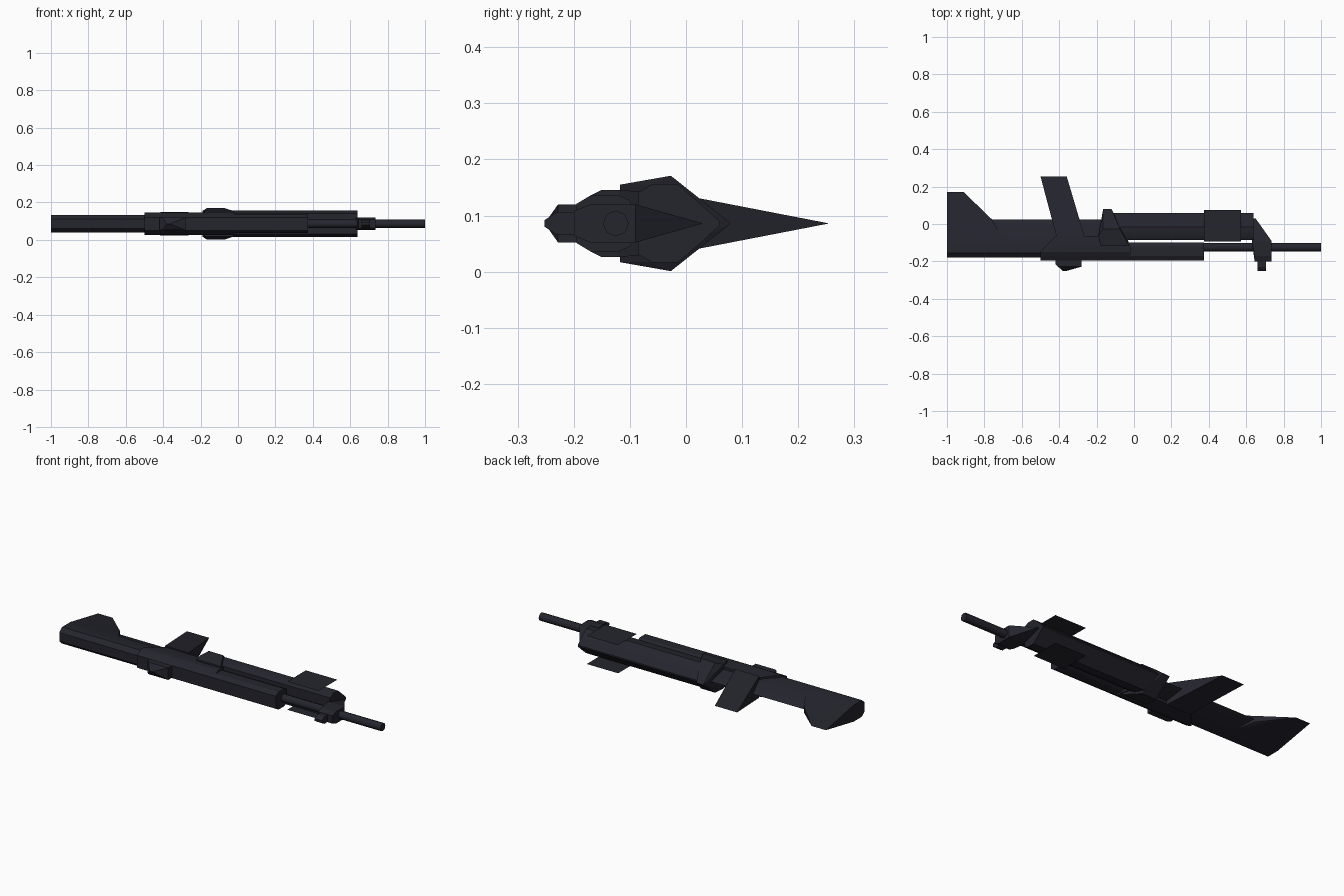
import bpy, bmesh, math

if "Cube" in bpy.data.objects:
    bpy.data.objects.remove(bpy.data.objects["Cube"])

ZC = 0.086  # mid plane the whole object is mirrored about

mat = bpy.data.materials.new("dark_gunmetal")
mat.diffuse_color = (0.018, 0.018, 0.027, 1)
mat.use_nodes = True
mat.node_tree.nodes["Principled BSDF"].inputs["Base Color"].default_value = mat.diffuse_color


def finish(name, bm, smooth=0):
    bmesh.ops.recalc_face_normals(bm, faces=bm.faces)
    me = bpy.data.meshes.new(name)
    bm.to_mesh(me)
    bm.free()
    me.materials.append(mat)
    ob = bpy.data.objects.new(name, me)
    bpy.context.collection.objects.link(ob)
    if smooth:
        bpy.ops.object.select_all(action='DESELECT')
        ob.select_set(True)
        bpy.context.view_layer.objects.active = ob
        bpy.ops.object.shade_smooth_by_angle(angle=math.radians(smooth))
    return ob


def hull(name, rows, smooth=0):
    """Convex part from rows (y, half thickness, x start, x end)."""
    bm = bmesh.new()
    for y, h, x0, x1 in rows:
        for x in (x0, x1):
            for s in ((-1, 1) if h else (0,)):
                bm.verts.new((x, y, ZC + s * h))
    res = bmesh.ops.convex_hull(bm, input=bm.verts[:])
    junk = {v for v in res["geom_interior"] if isinstance(v, bmesh.types.BMVert)}
    bmesh.ops.delete(bm, geom=list(junk), context='VERTS')
    bmesh.ops.dissolve_limit(bm, angle_limit=0.01, verts=bm.verts, edges=bm.edges)
    return finish(name, bm, smooth)


def prism(name, section, x0, x1, smooth=0):
    return hull(name, [(y, h, x0, x1) for y, h in section], smooth)


# stock with knife-edged underside, heel and grip
prism("stock", [(-.18, .025), (-.155, .047), (-.08, .047), (.025, 0)], -1, -.1, 35)
hull("stock_heel", [(-.08, .047, -1, -.70), (.025, .018, -1, -.76),
                    (.17, 0, -1, -.91)], 35)
hull("grip", [(-.065, .062, -.415, -.265), (.255, 0, -.5, -.36)])

# receiver with slanted rear, and the rail ahead of it
hull("receiver", [(-.195, .035, -.5, -.02), (-.17, .05, -.5, -.02),
                  (-.15, .06, -.5, -.02), (-.12, .06, -.475, -.02),
                  (-.065, .055, -.42, -.04)])
prism("rail", [(-.195, .035), (-.17, .05), (-.12, .05), (-.098, .04)], -.05, .375)

# collar between stock and handguard
hull("collar", [(.08, 0, -.165, -.12), (-.027, .085, -.165, -.075),
                (-.065, .069, -.19, -.05), (-.118, .069, -.18, -.025)])

# handguard tube
prism("handguard", [(.06, .004), (.02, .04), (-.015, .07), (-.06, .07), (-.085, .055)],
      -.12, .64, 35)

# flat side plates
for label, s in (("upper", 1), ("lower", -1)):
    bm = bmesh.new()
    bm.faces.new([bm.verts.new((x, y, ZC + s * .08)) for x, y in
                  ((.375, -.093), (.573, -.093), (.573, .075), (.375, .075))])
    finish(label + "_side_plate", bm)

# muzzle block, sights
hull("muzzle_block", [(.03, 0, .63, .65), (-.09, .034, .63, .735),
                      (-.17, .034, .645, .735), (-.2, .022, .645, .735)])
hull("rear_sight", [(-.19, .034, -.42, -.28), (-.215, .034, -.42, -.28),
                    (-.228, .034, -.405, -.28), (-.252, 0, -.38, -.365)])
hull("front_sight", [(-.19, .02, .66, .705), (-.23, .02, .66, .705),
                     (-.252, .006, .66, .705)])

# barrel
bm = bmesh.new()
bmesh.ops.create_cone(bm, cap_ends=True, segments=8, radius1=.023, radius2=.023, depth=.66)
for v in bm.verts:
    x, y, z = v.co
    v.co = (z + .67, y - .125, ZC + x)
finish("barrel", bm, 50)
